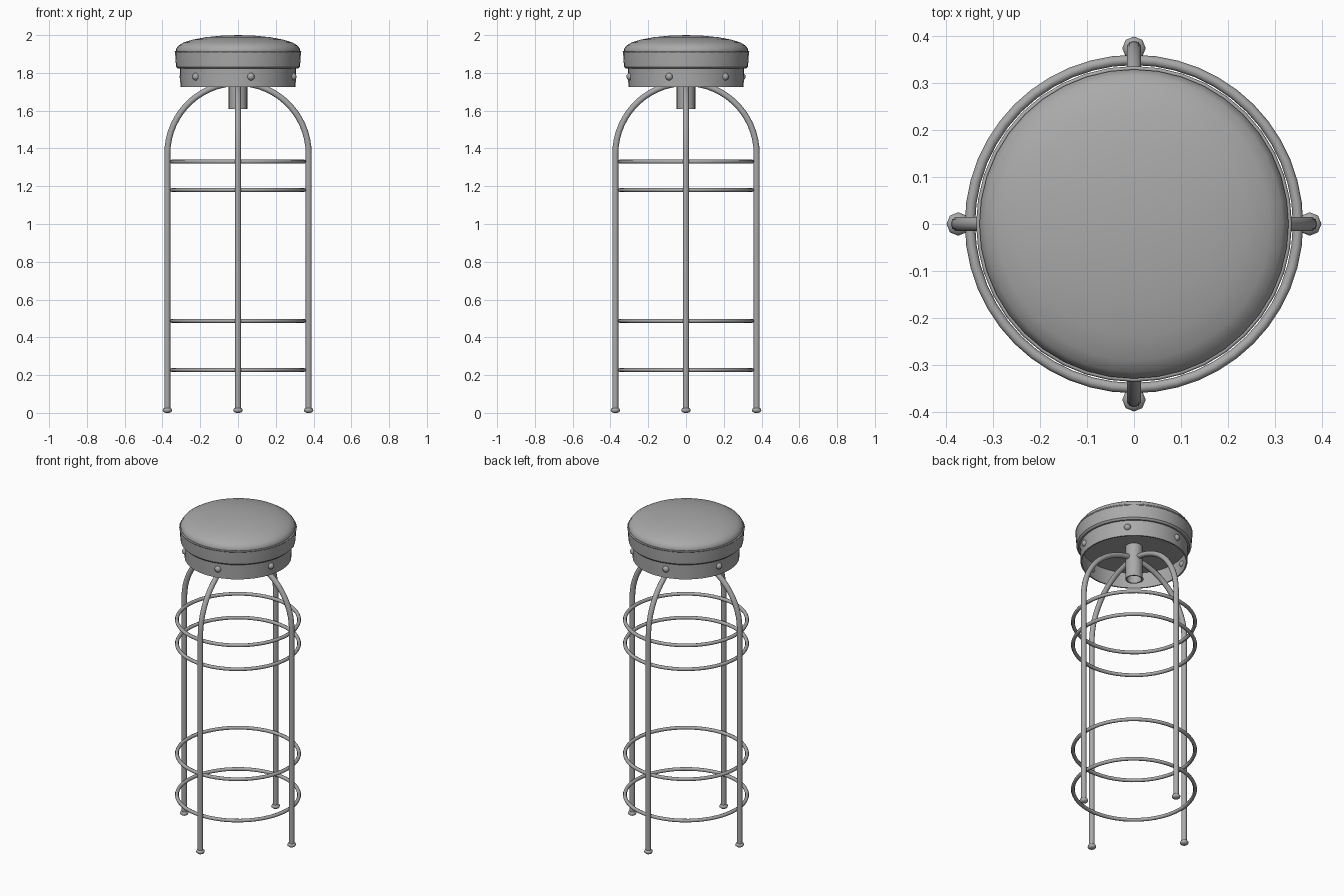
import bpy, bmesh, math
from math import sin, cos, pi, radians

if "Cube" in bpy.data.objects:
    bpy.data.objects.remove(bpy.data.objects["Cube"])

grey = bpy.data.materials.new("grey")
grey.diffuse_color = (0.4, 0.4, 0.4, 1)
grey.use_nodes = True
grey.node_tree.nodes["Principled BSDF"].inputs["Base Color"].default_value = grey.diffuse_color


def finish(name, bm, angle=40):
    bmesh.ops.remove_doubles(bm, verts=bm.verts, dist=1e-5)
    bmesh.ops.recalc_face_normals(bm, faces=bm.faces)
    me = bpy.data.meshes.new(name)
    bm.to_mesh(me)
    bm.free()
    ob = bpy.data.objects.new(name, me)
    bpy.context.collection.objects.link(ob)
    me.materials.append(grey)
    bpy.ops.object.select_all(action='DESELECT')
    ob.select_set(True)
    bpy.context.view_layer.objects.active = ob
    bpy.ops.object.shade_smooth_by_angle(angle=radians(angle))
    return ob


def lathe(name, profile, steps, closed=False, at=(0, 0, 0), angle=40):
    """Spin an (r, z) profile round the vertical axis."""
    bm = bmesh.new()
    vs = [bm.verts.new((r + at[0], at[1], z + at[2])) for r, z in profile]
    es = [bm.edges.new(p) for p in zip(vs, vs[1:])]
    if closed:
        es.append(bm.edges.new((vs[-1], vs[0])))
    bmesh.ops.spin(bm, geom=vs + es, cent=at, axis=(0, 0, 1), angle=2 * pi,
                   steps=steps, use_duplicate=False)
    return finish(name, bm, angle)


# Padded seat: side band and domed top
lathe("seat_band", [(0, 1.822), (0.318, 1.822), (0.328, 1.832), (0.331, 1.87),
                    (0.333, 1.908), (0.32, 1.915)], 40)
lathe("seat_cushion", [(0.328, 1.912), (0.329, 1.925), (0.316, 1.944), (0.29, 1.96),
                       (0.24, 1.976), (0.17, 1.989), (0.09, 1.997), (0, 2.0)], 40)
# Piping round the seat edge
lathe("seat_piping", [(0.331 + 0.005 * cos(i * pi / 3), 1.912 + 0.005 * sin(i * pi / 3))
                      for i in range(6)], 40, closed=True, angle=70)

# Hollow apron below the seat
lathe("apron", [(0.308, 1.824), (0.305, 1.725), (0.297, 1.725), (0.297, 1.824)], 40, closed=True)

# Studs round the apron
for i in range(6):
    a = radians(13 + 60 * i)
    bm = bmesh.new()
    bmesh.ops.create_uvsphere(bm, u_segments=12, v_segments=8, radius=0.02)
    for v in bm.verts:
        v.co.x += 0.303 * sin(a)
        v.co.y -= 0.303 * cos(a)
        v.co.z += 1.78
    finish("stud", bm, 60)

# Open centre tube
lathe("centre_tube", [(0.049, 1.61), (0.049, 1.822), (0.042, 1.822), (0.042, 1.61)], 20, closed=True)

# Foot rings
for z in (1.33, 1.18, 0.487, 0.227):
    lathe("foot_ring", [(0.349 + 0.011 * cos(i * pi / 4), z + 0.011 * sin(i * pi / 4))
                        for i in range(8)], 48, closed=True, angle=60)

# Bent legs, each curving in to the centre tube, with a rounded foot
R, BEND, TUBE = 0.374, 1.372, 0.016
path = [(R, 0.01), (R, BEND)] + [(R * cos(t), BEND + R * sin(t))
                                for t in (radians(6 * k) for k in range(1, 15))] + [(0.02, BEND + R)]
for k in range(4):
    a = k * pi / 2
    bm = bmesh.new()
    rings = []
    for i, (r, z) in enumerate(path):
        p, q = path[max(i - 1, 0)], path[min(i + 1, len(path) - 1)]
        d = math.hypot(q[0] - p[0], q[1] - p[1])
        nr, nz = (q[1] - p[1]) / d, -(q[0] - p[0]) / d
        ring = []
        for j in range(10):
            t = j * pi / 5
            u, w = r + TUBE * cos(t) * nr, TUBE * sin(t)
            ring.append(bm.verts.new((u * cos(a) - w * sin(a), u * sin(a) + w * cos(a),
                                      z + TUBE * cos(t) * nz)))
        rings.append(ring)
    for lo, hi in zip(rings, rings[1:]):
        for j in range(10):
            bm.faces.new((lo[j], lo[j - 1], hi[j - 1], hi[j]))
    bm.faces.new(rings[0])
    bm.faces.new(rings[-1])
    finish("leg", bm, 50)
    lathe("foot", [(0, 0), (0.014, 0.001), (0.023, 0.007), (0.025, 0.014), (0.022, 0.023),
                   (0.01, 0.027)], 8, at=(R * cos(a), R * sin(a), 0), angle=60)
